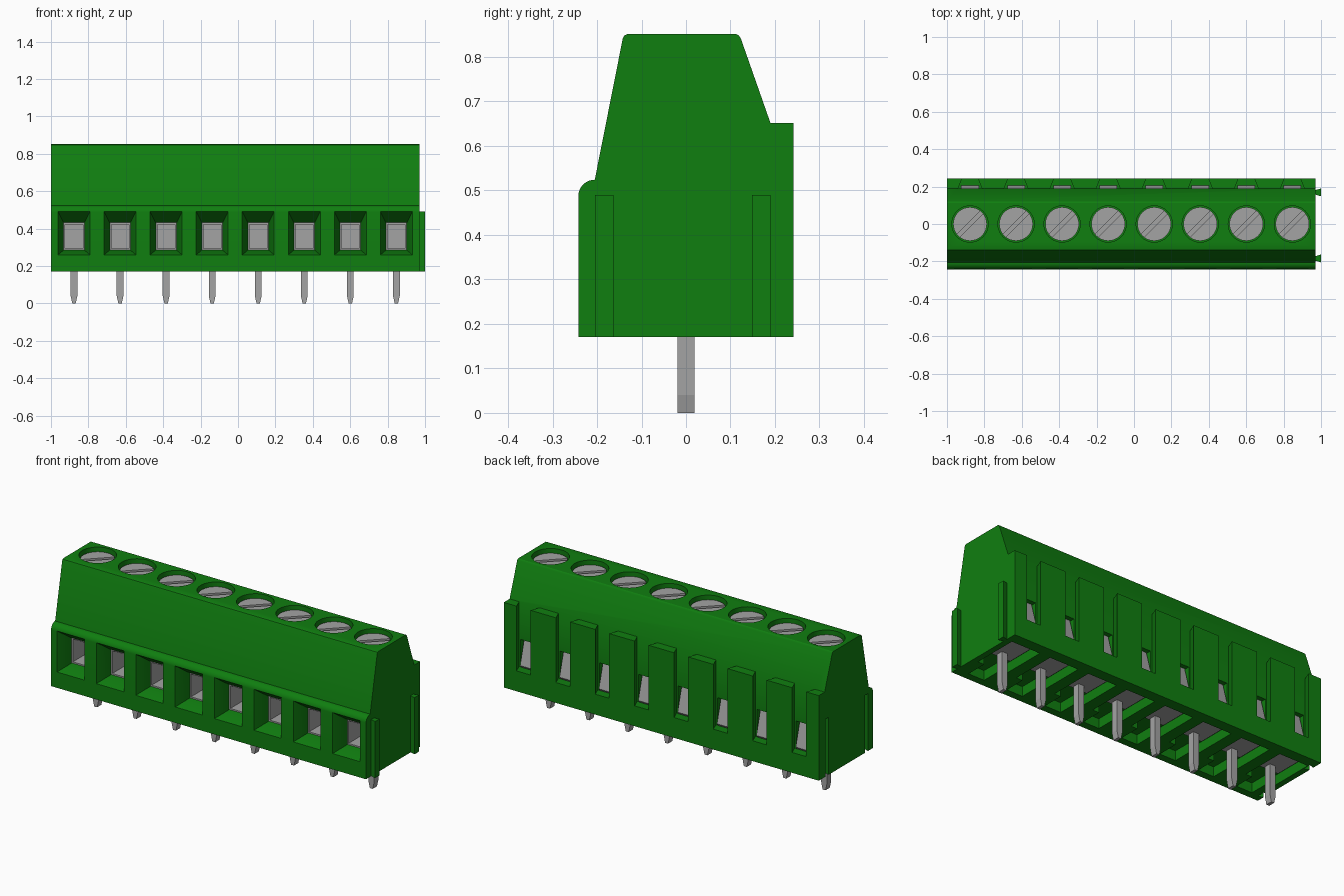
import bpy, bmesh, math
from mathutils import Matrix, Vector

cube = bpy.data.objects.get("Cube")
if cube:
    bpy.data.objects.remove(cube, do_unlink=True)

WAYS, PITCH = 8, 1.97 / 8
CENTRES = [-1 + PITCH * (i + 0.5) for i in range(WAYS)]


def material(name, rgb):
    m = bpy.data.materials.new(name)
    m.use_nodes = True
    m.diffuse_color = (*rgb, 1)
    m.node_tree.nodes["Principled BSDF"].inputs["Base Color"].default_value = (*rgb, 1)
    return m


GREEN = material("green plastic", (0.005, 0.21, 0.005))
GREY = material("grey metal", (0.37, 0.37, 0.37))


def loft(bm, a, b):
    """Solid between two matching loops of points."""
    va, vb = [bm.verts.new(p) for p in a], [bm.verts.new(p) for p in b]
    faces = [bm.faces.new(va), bm.faces.new(vb[::-1])]
    for i in range(len(va)):
        j = (i + 1) % len(va)
        faces.append(bm.faces.new((va[j], va[i], vb[i], vb[j])))
    bmesh.ops.recalc_face_normals(bm, faces=faces)


def box(bm, x0, x1, y0, y1, z0, z1):
    ring = [(x0, y0), (x1, y0), (x1, y1), (x0, y1)]
    loft(bm, [(x, y, z0) for x, y in ring], [(x, y, z1) for x, y in ring])


def upright(bm, outline, z0, z1):
    loft(bm, [(x, y, z0) for x, y in outline], [(x, y, z1) for x, y in outline])


def disc(bm, x, y, z0, z1, r):
    bmesh.ops.create_cone(bm, cap_ends=True, segments=40, radius1=r, radius2=r, depth=z1 - z0,
                          matrix=Matrix.Translation((x, y, (z0 + z1) / 2)))


def make(name, mat, build, centres=CENTRES):
    bm = bmesh.new()
    for x in centres:
        build(bm, x)
    me = bpy.data.meshes.new(name)
    bm.to_mesh(me)
    bm.free()
    me.materials.append(mat)
    ob = bpy.data.objects.new(name, me)
    bpy.context.collection.objects.link(ob)
    return ob


def carve(ob, cutters):
    """Cut each helper out of the object, then drop the helpers."""
    for c in cutters:
        c.hide_render = True
        mod = ob.modifiers.new(c.name, "BOOLEAN")
        mod.operation, mod.solver, mod.object = "DIFFERENCE", "EXACT", c
    bpy.context.view_layer.update()
    me = bpy.data.meshes.new_from_object(ob.evaluated_get(bpy.context.evaluated_depsgraph_get()))
    ob.modifiers.clear()
    ob.data = me
    for c in cutters:
        bpy.data.objects.remove(c, do_unlink=True)


def smooth(ob):
    bpy.ops.object.select_all(action="DESELECT")
    ob.select_set(True)
    bpy.context.view_layer.objects.active = ob
    bpy.ops.object.shade_smooth_by_angle(angle=math.radians(25))


# Housing: side profile extruded along the row
nose = [(-0.205 - 0.037 * math.cos(t), 0.487 + 0.037 * math.sin(t))
        for t in [math.pi / 2 * k / 8 for k in range(9)]]
profile = [(-0.242, 0.17)] + nose + [(-0.142, 0.842), (-0.139, 0.848), (-0.132, 0.851),
           (0.113, 0.851), (0.119, 0.848), (0.123, 0.842), (0.19, 0.651), (0.242, 0.651), (0.242, 0.17)]
housing = make("housing", GREEN, lambda bm, _: loft(
    bm, [(-1, y, z) for y, z in profile], [(0.97, y, z) for y, z in profile]), [0])


# Wire funnels in the front face
def funnel(bm, x):
    def ring(y, w, z0, z1):
        return [(x - w, y, z0), (x + w, y, z0), (x + w, y, z1), (x - w, y, z1)]
    loft(bm, ring(-0.25, 0.0885, 0.257, 0.497), ring(-0.16, 0.055, 0.285, 0.43))


# Dovetail slots and windows in the back
def back_slot(bm, x):
    upright(bm, [(x - 0.064, 0.19), (x + 0.064, 0.19), (x + 0.04, 0.25), (x - 0.04, 0.25)], 0.285, 0.7)


def bottom_front(bm, x):
    box(bm, x - 0.05, x + 0.05, -0.2, -0.06, 0.1, 0.225)


# Dovetail ribs, also used for the matching grooves
def rib(x, z0, z1, grow=0.0):
    def build(bm, y):
        upright(bm, [(x - 0.01, y - 0.012 - grow), (x, y - 0.012 - grow), (x + 0.03, y - 0.021 - grow),
                     (x + 0.03, y + 0.021 + grow), (x, y + 0.012 + grow), (x - 0.01, y + 0.012 + grow)], z0, z1)
    return build


RIBS = [-0.184, 0.169]
carve(housing, [
    make("funnel_cut", GREEN, funnel),
    make("chamber_cut", GREEN, lambda bm, x: box(bm, x - 0.055, x + 0.055, -0.165, 0.2, 0.285, 0.44)),
    make("slot_cut", GREEN, back_slot),
    make("screw_cut", GREEN, lambda bm, x: disc(bm, x, 0, 0.79, 0.9, 0.097)),
    make("bottom_cut", GREEN, lambda bm, x: box(bm, x - 0.09, x + 0.09, -0.08, 0.18, 0.1, 0.225)),
    make("bottom_front_cut", GREEN, bottom_front),
    make("groove_cut", GREEN, rib(-1.0, 0.1, 0.495, 0.002), RIBS),
])
smooth(housing)
make("side_ribs", GREEN, rib(0.97, 0.17, 0.49), RIBS)

# Clamp screws with a diagonal driver slot
screws = make("clamp_screws", GREY, lambda bm, x: disc(bm, x, 0, 0.785, 0.828, 0.09))


def driver_slot(bm, x):
    along, across = Vector((1, 1)).normalized() * 0.12, Vector((-1, 1)).normalized() * 0.011
    c = Vector((x, 0))
    upright(bm, [tuple(c + s * along + t * across) for s, t in ((-1, -1), (1, -1), (1, 1), (-1, 1))], 0.806, 0.9)


carve(screws, [make("driver_slot_cut", GREY, driver_slot)])
smooth(screws)


# Wire clamps: open box with a stop plate and a tongue toward the back
def clamp(bm, x):
    for s in (-1, 1):
        box(bm, x + s * 0.051 - 0.004, x + s * 0.051 + 0.004, -0.155, 0.16, 0.286, 0.439)
    box(bm, x - 0.055, x + 0.055, -0.155, 0.16, 0.286, 0.294)
    box(bm, x - 0.055, x + 0.055, -0.155, 0.16, 0.422, 0.439)
    box(bm, x - 0.055, x + 0.055, 0.06, 0.07, 0.286, 0.439)
    tongue = [(0.16, 0.437), (0.168, 0.437), (0.205, 0.3), (0.197, 0.288)]
    loft(bm, [(x - 0.047, y, z) for y, z in tongue], [(x + 0.047, y, z) for y, z in tongue])


make("wire_clamps", GREY, clamp)
make("clamp_bases", GREY, lambda bm, x: box(bm, x - 0.075, x + 0.075, -0.03, 0.17, 0.212, 0.23))


# Solder pins with tapered tips
def pin(bm, x):
    box(bm, x - 0.018, x + 0.018, -0.019, 0.019, 0.04, 0.24)
    tip = [(-1, -1), (1, -1), (1, 1), (-1, 1)]
    loft(bm, [(x + a * 0.009, b * 0.019, 0) for a, b in tip], [(x + a * 0.018, b * 0.019, 0.04) for a, b in tip])


make("solder_pins", GREY, pin)
